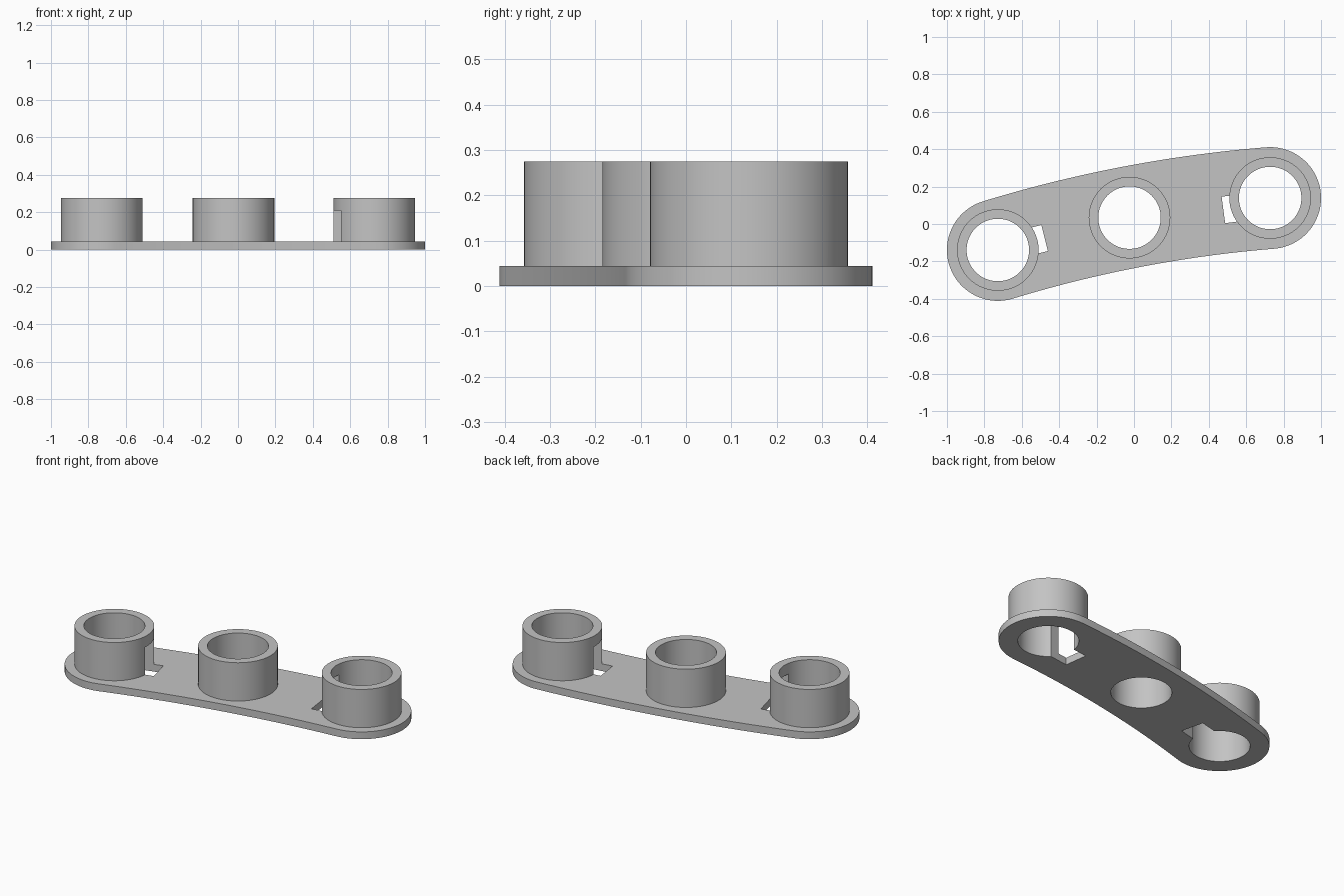
import bpy, bmesh
from math import sin, cos, pi, atan2, asin, hypot
from mathutils import Vector, Matrix

if "Cube" in bpy.data.objects:
    bpy.data.objects.remove(bpy.data.objects["Cube"])

PLATE_R, RING_R, BORE_R = 0.272, 0.218, 0.167
PLATE_H, RING_TOP, SLOT_TOP = 0.044, 0.275, 0.21
END = Vector((0.728, 0.139))
MIDDLE = Vector((-0.024, 0.034))
SAGITTA = 0.04

grey = bpy.data.materials.new("light_grey")
grey.use_nodes = True
colour = (0.55, 0.55, 0.55, 1)
grey.diffuse_color = colour
grey.node_tree.nodes["Principled BSDF"].inputs["Base Color"].default_value = colour


def make_object(name, bm):
    bmesh.ops.recalc_face_normals(bm, faces=bm.faces)
    mesh = bpy.data.meshes.new(name)
    bm.to_mesh(mesh)
    bm.free()
    mesh.materials.append(grey)
    obj = bpy.data.objects.new(name, mesh)
    bpy.context.collection.objects.link(obj)
    return obj


def prism(name, outline, z0, z1):
    bm = bmesh.new()
    face = bm.faces.new([bm.verts.new((p[0], p[1], z0)) for p in outline])
    ext = bmesh.ops.extrude_face_region(bm, geom=[face])
    tops = [v for v in ext["geom"] if isinstance(v, bmesh.types.BMVert)]
    bmesh.ops.translate(bm, verts=tops, vec=(0, 0, z1 - z0))
    return make_object(name, bm)


def arc(centre, radius, a0, a1, steps):
    return [(centre[0] + radius * cos(a0 + (a1 - a0) * i / steps),
             centre[1] + radius * sin(a0 + (a1 - a0) * i / steps))
            for i in range(steps + 1)]


def cylinder(name, centre, radius, z0, z1):
    return prism(name, arc(centre, radius, 0, 2 * pi, 96)[:-1], z0, z1)


def combine(target, other, operation):
    mod = target.modifiers.new(operation.lower(), 'BOOLEAN')
    mod.operation, mod.object, mod.solver = operation, other, 'EXACT'
    bpy.ops.object.select_all(action='DESELECT')
    bpy.context.view_layer.objects.active = target
    target.select_set(True)
    bpy.ops.object.modifier_apply(modifier=mod.name)
    bpy.data.objects.remove(other)


# Curved plate: a band that follows a shallow arc, with round ends
half = END.length
tilt = atan2(END.y, END.x)
big_r = (half ** 2 + SAGITTA ** 2) / (2 * SAGITTA)
sweep = asin(half / big_r)
up = tilt + pi / 2
hub = Vector((cos(up), sin(up))) * (SAGITTA - big_r)
left_a, right_a = up + sweep, up - sweep
outline = arc(hub, big_r + PLATE_R, right_a, left_a, 40)[:-1]
outline += arc(-END, PLATE_R, left_a, left_a + pi, 48)[:-1]
outline += arc(hub, big_r - PLATE_R, left_a, right_a, 40)[:-1]
outline += arc(END, PLATE_R, right_a - pi, right_a, 48)[:-1]
link = prism("three_socket_link", outline, 0, PLATE_H)

# Upright sockets with through bores
centres = (-END, MIDDLE, END)
for c in centres:
    combine(link, cylinder("socket", c, RING_R, PLATE_H / 2, RING_TOP), 'UNION')
for c in centres:
    combine(link, cylinder("bore", c, BORE_R, -0.1, RING_TOP + 0.1), 'DIFFERENCE')

# Slots through the plate and the inner walls of the end sockets
for side, angle in ((-1, tilt + 0.055), (1, tilt - 0.055)):
    along = Vector((cos(angle), sin(angle)))
    across = Vector((-along.y, along.x))
    outer = Vector((side * 0.478, side * 0.075))
    inner = outer + along * side * 0.15
    w = across * 0.0715
    slot = prism("slot", [outer - w, inner - w, inner + w, outer + w], -0.1, SLOT_TOP)
    combine(link, slot, 'DIFFERENCE')

bpy.ops.object.select_all(action='DESELECT')
bpy.context.view_layer.objects.active = link
link.select_set(True)
bpy.ops.object.shade_smooth_by_angle()
